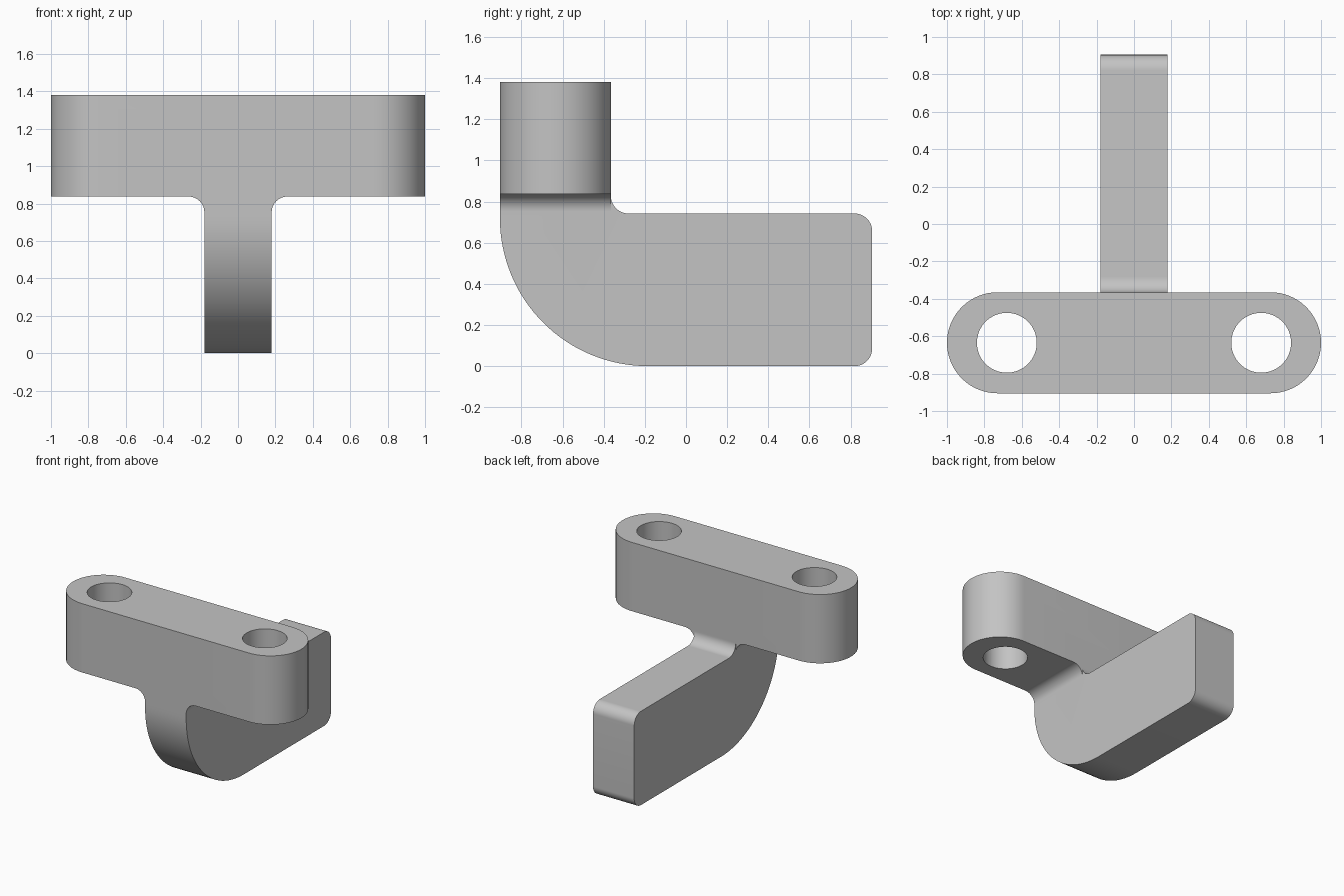
import bpy
from math import cos, sin, pi, radians
from mathutils import Vector

if "Cube" in bpy.data.objects:
    bpy.data.objects.remove(bpy.data.objects["Cube"])

# Main dimensions
FRONT, BACK, BAR_BACK = -0.905, 0.905, -0.365
BAR_LOW, BAR_TOP, STEM_TOP = 0.838, 1.382, 0.742
HALF_W, FILLET, BEND = 0.18, 0.085, 0.72
BAR_R = (BAR_BACK - FRONT) / 2
BAR_Y = (BAR_BACK + FRONT) / 2

grey = bpy.data.materials.new("light_grey")
grey.use_nodes = True
colour = (0.55, 0.55, 0.55, 1)
grey.diffuse_color = colour
grey.node_tree.nodes["Principled BSDF"].inputs["Base Color"].default_value = colour


def arc(cx, cy, r, start, end, steps=16):
    angles = [radians(start + (end - start) * i / steps) for i in range(steps + 1)]
    return [(cx + r * cos(a), cy + r * sin(a)) for a in angles]


def prism(name, outline, low, high, place):
    """Extrude a closed 2D outline; place(u, v, depth) maps it into space."""
    n = len(outline)
    verts = [place(u, v, d) for d in (low, high) for u, v in outline]
    faces = [tuple(range(n))[::-1], tuple(range(n, 2 * n))]
    faces += [(i, (i + 1) % n, (i + 1) % n + n, i + n) for i in range(n)]
    mesh = bpy.data.meshes.new(name)
    mesh.from_pydata(verts, [], faces)
    # Keep the normals pointing outward whichever way the outline was mapped
    u, v, d = (Vector(place(*axis)) for axis in ((1, 0, 0), (0, 1, 0), (0, 0, 1)))
    if u.cross(v).dot(d) < 0:
        mesh.flip_normals()
    mesh.materials.append(grey)
    obj = bpy.data.objects.new(name, mesh)
    bpy.context.collection.objects.link(obj)
    return obj


def combine(target, other, operation):
    mod = target.modifiers.new(operation.lower(), "BOOLEAN")
    mod.operation, mod.object, mod.solver = operation, other, "EXACT"
    bpy.context.view_layer.objects.active = target
    bpy.ops.object.modifier_apply(modifier=mod.name)
    bpy.data.objects.remove(other)


def upright(u, v, d):
    return (u, v, d)


def sideways(u, v, d):
    return (d, u, v)


def frontways(u, v, d):
    return (u, d, v)


# Crossbar with round ends
end_x = 1 - BAR_R
bar_outline = arc(end_x, BAR_Y, BAR_R, -90, 90, 32) + arc(-end_x, BAR_Y, BAR_R, 90, 270, 32)
bracket = prism("bracket", bar_outline, BAR_LOW, BAR_TOP, upright)

# Curved stem, seen from the side, with a fillet against the bar
inside = BAR_LOW + 0.15
stem_outline = arc(FRONT + BEND, BEND, BEND, 180, 270, 32)
stem_outline += arc(BACK - FILLET, FILLET, FILLET, -90, 0)
stem_outline += arc(BACK - FILLET, STEM_TOP - FILLET, FILLET, 0, 90)
stem_outline += arc(BAR_BACK + FILLET, STEM_TOP + FILLET, FILLET, 270, 180)
stem_outline += [(BAR_BACK, inside), (FRONT, inside)]
stem = prism("stem", stem_outline, -HALF_W, HALF_W, sideways)

# Flared neck under the bar
neck_z = BAR_LOW - FILLET
neck_outline = arc(HALF_W + FILLET, neck_z, FILLET, 180, 90)
neck_outline += [(HALF_W + FILLET, inside), (-HALF_W - FILLET, inside)]
neck_outline += arc(-HALF_W - FILLET, neck_z, FILLET, 90, 0)
neck = prism("neck", neck_outline, FRONT, BAR_BACK, frontways)

combine(bracket, neck, "UNION")
combine(bracket, stem, "UNION")

# Bolt holes through both ends of the bar
for side in (-1, 1):
    circle = arc(side * 0.68, BAR_Y, 0.16, 0, 360, 64)[:-1]
    hole = prism("hole_cutter", circle, BAR_LOW - 0.1, BAR_TOP + 0.1, upright)
    combine(bracket, hole, "DIFFERENCE")

bpy.ops.object.select_all(action="DESELECT")
bracket.select_set(True)
bpy.context.view_layer.objects.active = bracket
bpy.ops.object.shade_smooth_by_angle(angle=radians(30))
